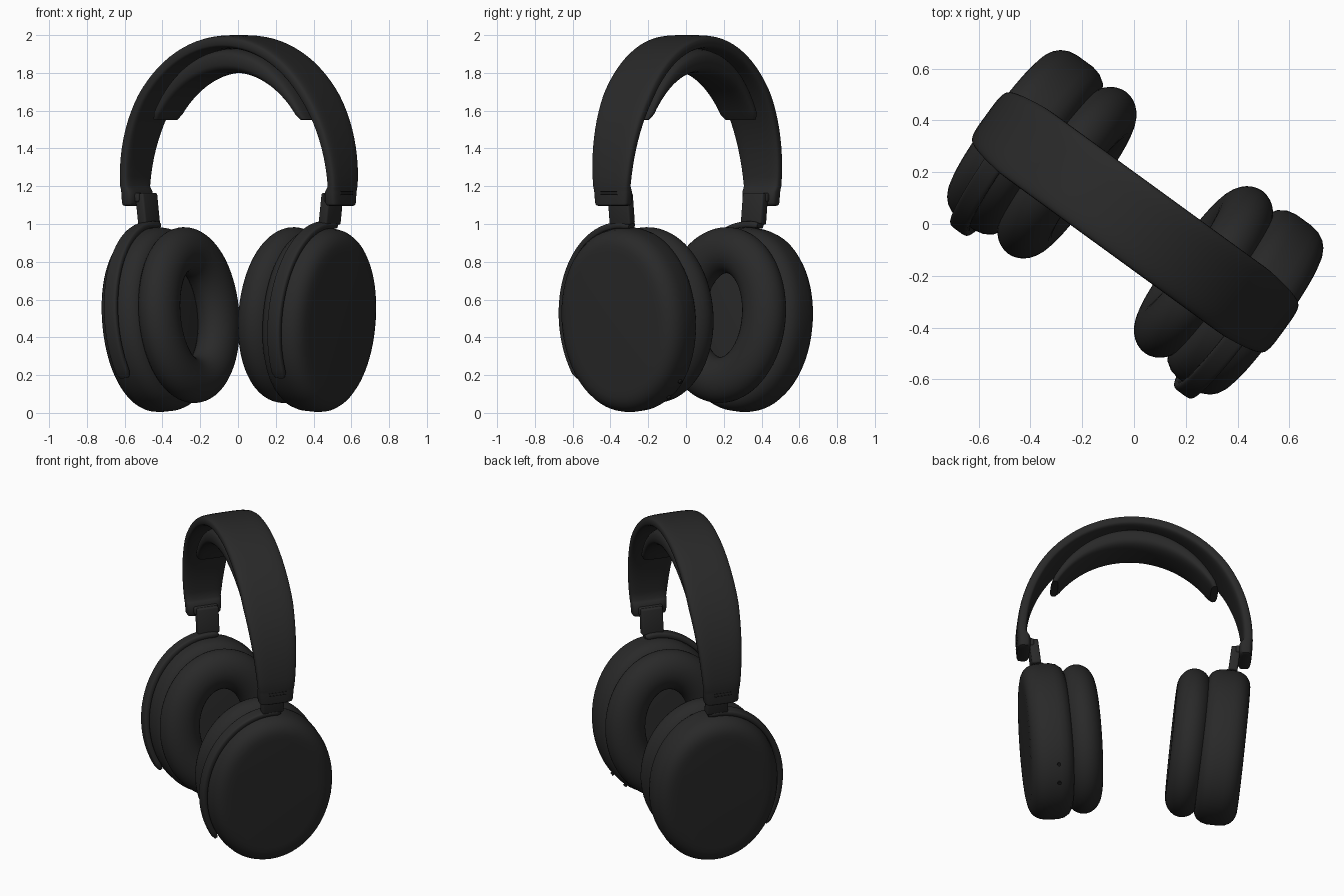
import bpy, bmesh
from math import sin, cos, pi, radians, acos
from mathutils import Matrix, Vector

cube = bpy.data.objects.get("Cube")
if cube:
    bpy.data.objects.remove(cube, do_unlink=True)


def material(name, value):
    m = bpy.data.materials.new(name)
    m.use_nodes = True
    rgba = (value, value, value, 1)
    m.diffuse_color = rgba
    m.node_tree.nodes["Principled BSDF"].inputs["Base Color"].default_value = rgba
    return m


charcoal = material("charcoal", 0.022)
black = material("black", 0.008)

TURN = Matrix.Rotation(radians(-36), 4, 'Z')          # whole model turned about z
FLIP = Matrix.Scale(-1, 4, Vector((1, 0, 0)))
CUP = Matrix.Translation((0.45, 0.008, 0.5)) @ Matrix.Rotation(radians(5), 4, 'Y')


def finish(name, bm, frame=Matrix(), mat=charcoal, angle=40):
    bm.transform(TURN @ frame)
    bmesh.ops.recalc_face_normals(bm, faces=bm.faces)
    mesh = bpy.data.meshes.new(name)
    bm.to_mesh(mesh)
    bm.free()
    mesh.materials.append(mat)
    ob = bpy.data.objects.new(name, mesh)
    bpy.context.collection.objects.link(ob)
    bpy.ops.object.select_all(action='DESELECT')
    ob.select_set(True)
    bpy.context.view_layer.objects.active = ob
    bpy.ops.object.shade_smooth_by_angle(angle=radians(angle))


def oval(a, b, power, count):
    """Points of a superellipse."""
    def p(c):
        return abs(c) ** (2 / power) * (1 if c >= 0 else -1)
    return [(a * p(cos(2 * pi * i / count)), b * p(sin(2 * pi * i / count)))
            for i in range(count)]


def loft(rings, loop=False):
    """Skin a list of rings, capped at both ends unless looped."""
    bm = bmesh.new()
    vs = [[bm.verts.new(p) for p in r] for r in rings]
    n = len(vs[0])
    pairs = list(zip(vs, vs[1:])) + ([(vs[-1], vs[0])] if loop else [])
    for r, s in pairs:
        for i in range(n):
            j = (i + 1) % n
            bm.faces.new((r[i], r[j], s[j], s[i]))
    if not loop:
        bm.faces.new(vs[0])
        bm.faces.new(vs[-1])
    return bm


def block(size, bevel):
    bm = bmesh.new()
    bmesh.ops.create_cube(bm, size=1)
    bmesh.ops.scale(bm, vec=size, verts=bm.verts)
    bmesh.ops.bevel(bm, geom=bm.edges[:], offset=bevel, segments=3,
                    profile=0.5, affect='EDGES')
    return bm


# Headband: arch with short legs, tapering towards the ends
def band_ring(u, z, nu, nz, width, thick):
    return [(u + nu * (q - thick / 2), 0.008 + v, z + nz * (q - thick / 2))
            for q, v in oval(thick / 2, width / 2, 4, 32)]


SPAN = 0.71
rings = [band_ring(u, z, 1, 0, w, t) for u, z, w, t in
         ((0.695, 1.095, 0.17, 0.05), (0.702, 1.1, 0.2, 0.07),
          (0.705, 1.112, 0.212, 0.08), (0.707, 1.17, 0.22, 0.08),
          (0.708, 1.188, 0.223, 0.068))]
for i in range(49):
    t = pi * i / 48
    n = Vector((cos(t) / SPAN, sin(t) / 0.8)).normalized()
    rings.append(band_ring(SPAN * cos(t), 1.2 + 0.8 * sin(t), n.x, n.y,
                           0.225 + 0.085 * min(1, 1.6 * sin(t)) ** 0.9,
                           0.062 + 0.01 * sin(t)))
rings += [[(-x, y, z) for x, y, z in r] for r in reversed(rings[:5])]
finish("headband", loft(rings))

# Cushion under the top of the band, thick in the middle
rings = []
for i in range(37):
    s = -1 + i / 18
    fo, fi = s * acos(0.35 / 0.72), s * acos(0.35 / 0.6)
    outer = Vector((0.58 * sin(fo), 0, 1.2 + 0.73 * cos(fo)))
    inner = Vector((0.56 * sin(fi), 0, 1.2 + 0.6 * cos(fi)))
    mid, half = (outer + inner) / 2, (outer - inner) / 2
    width = 0.112 + 0.023 * (1 - s * s)
    end = 0.85 if abs(s) == 1 else 1
    rings.append([mid + half * q * end + Vector((0, 0.008 + v * end, 0))
                  for q, v in oval(1, width, 3, 28)])
finish("headband_cushion", loft(rings))

# Cup profile: axial position and inset from the rim
CUP_PROFILE = ((-0.05, 0.08), (-0.045, 0.055), (-0.03, 0.028), (0, 0.008),
               (0.035, 0), (0.11, 0), (0.145, 0.006), (0.172, 0.02),
               (0.19, 0.038), (0.202, 0.06), (0.208, 0.085), (0.21, 0.12))
RV, RZ = 0.39, 0.488

for side, mirror in (("left", Matrix()), ("right", FLIP)):
    frame = mirror @ CUP

    # Ear cup shell
    rings = [[(u, y, z) for y, z in oval(RV - k, RZ - k, 2.05, 72)]
             for u, k in CUP_PROFILE]
    finish(side + "_ear_cup", loft(rings), frame, angle=60)

    # Soft oval ear pad
    rings = [[(-0.125 + q, y, z + 0.007)
              for y, z in oval(0.265 + r, 0.345 + r, 2, 72)]
             for r, q in oval(0.122, 0.105, 2, 32)]
    finish(side + "_ear_pad", loft(rings, True), frame, angle=80)

    # Thin arm hugging the front of the cup
    rings = []
    for i in range(41):
        t = radians(82 + 135 * i / 40)
        n = Vector((cos(t) / 0.412, sin(t) / 0.505)).normalized()
        fade = 0.7 if i in (0, 40) else 1
        rings.append([(0.085 + q * fade, 0.412 * cos(t) + n.x * r * fade,
                       0.505 * sin(t) + n.y * r * fade)
                      for q, r in oval(0.04, 0.018, 4, 20)])
    finish(side + "_arm", loft(rings), frame)

    # Slider joining the band to the arm
    place = Matrix.Translation((0.6, 0.012, 1.08)) @ Matrix.Rotation(radians(7), 4, 'Y')
    finish(side + "_slider", block((0.055, 0.135, 0.165), 0.01), mirror @ place)
    place = Matrix.Translation((0.635, 0.01, 1.14))
    finish(side + "_slider_socket", block((0.06, 0.15, 0.05), 0.012), mirror @ place)

    # Grooves on the outside of the band ends
    for k in (0, 1):
        place = Matrix.Translation((0.705, 0.008, 1.155 + 0.018 * k))
        finish(side + "_band_groove_" + str(k + 1), block((0.006, 0.11, 0.005), 0.001),
               mirror @ place, black)

# Small buttons on the lower back rim of the left cup
for k, deg in enumerate((-42, -57)):
    t = radians(deg)
    bm = bmesh.new()
    bmesh.ops.create_cone(bm, cap_ends=True, segments=16, radius1=0.013,
                          radius2=0.011, depth=0.03)
    out = Vector((0, cos(t) / RV, sin(t) / RZ)).normalized()
    spot = Vector((0.05, RV * cos(t), RZ * sin(t)))
    turn = out.to_track_quat('Z', 'Y').to_matrix().to_4x4()
    finish("cup_button_" + str(k + 1), bm, CUP @ Matrix.Translation(spot) @ turn, black)
